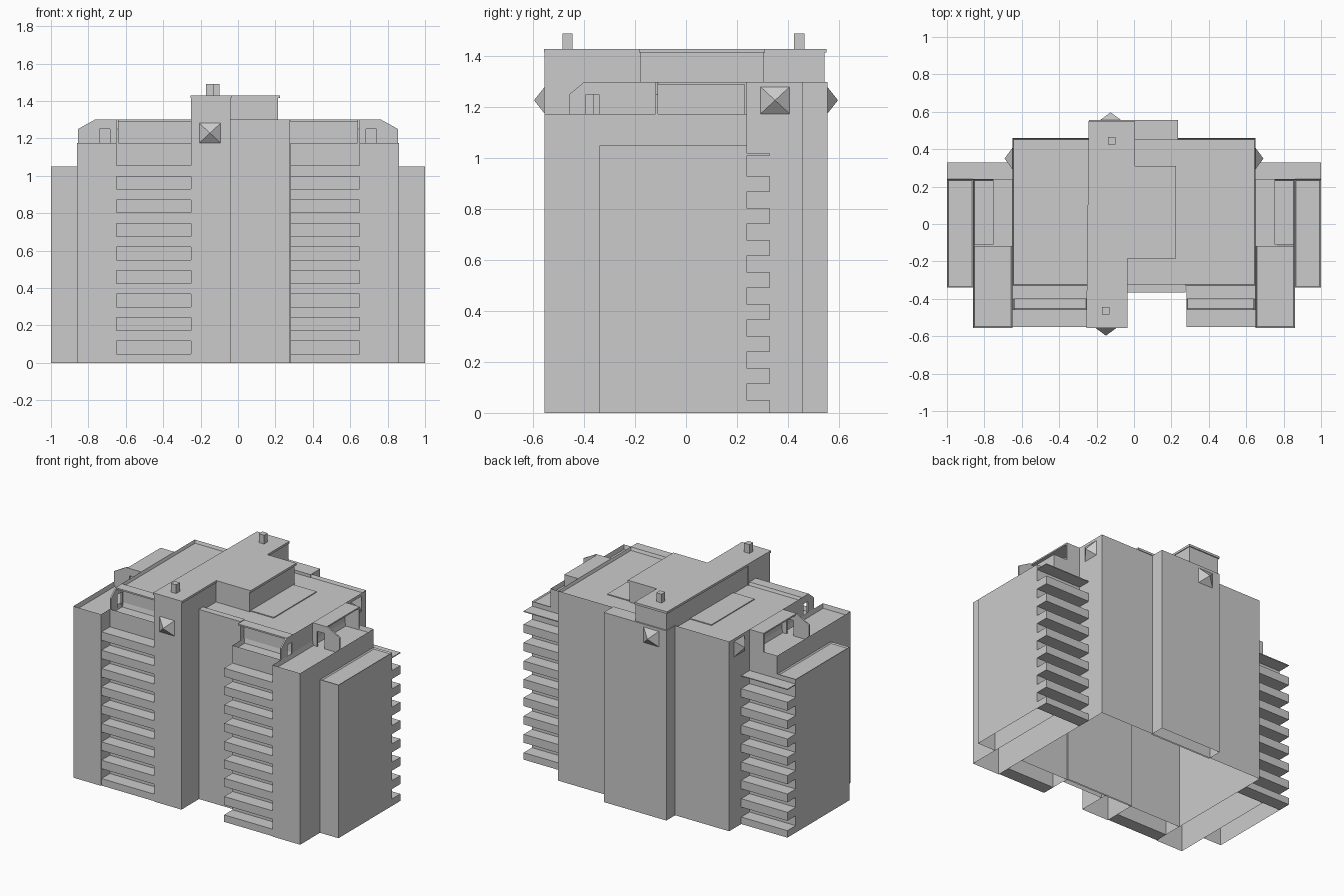
import bpy
import bmesh
from mathutils import Vector

cube = bpy.data.objects.get("Cube")
if cube:
    bpy.data.objects.remove(cube, do_unlink=True)

GREY = (0.6, 0.6, 0.6, 1)
concrete = bpy.data.materials.new("pale concrete grey")
concrete.use_nodes = True
concrete.diffuse_color = GREY
concrete.node_tree.nodes["Principled BSDF"].inputs["Base Color"].default_value = GREY


def finish(name, bm):
    bmesh.ops.recalc_face_normals(bm, faces=bm.faces)
    mesh = bpy.data.meshes.new(name)
    bm.to_mesh(mesh)
    bm.free()
    mesh.materials.append(concrete)
    ob = bpy.data.objects.new(name, mesh)
    bpy.context.collection.objects.link(ob)
    return ob


def prism(name, points, direction):
    """Solid made by sweeping a flat outline along a direction."""
    bm = bmesh.new()
    face = bm.faces.new([bm.verts.new(p) for p in points])
    new = bmesh.ops.extrude_face_region(bm, geom=[face], use_keep_orig=True)["geom"]
    verts = [g for g in new if isinstance(g, bmesh.types.BMVert)]
    bmesh.ops.translate(bm, verts=verts, vec=direction)
    return finish(name, bm)


def box(name, x0, x1, y0, y1, z0, z1):
    pts = [(x0, y0, z0), (x1, y0, z0), (x1, y1, z0), (x0, y1, z0)]
    return prism(name, pts, (0, 0, z1 - z0))


def shell(name, outline, height, rim=0.0):
    """Walls and roof, open underneath, with an optional sunken roof behind a rim."""
    bm = bmesh.new()
    low = [bm.verts.new((x, y, 0)) for x, y in outline]
    top = [bm.verts.new((x, y, height)) for x, y in outline]
    for i in range(len(low)):
        j = (i + 1) % len(low)
        bm.faces.new([low[i], low[j], top[j], top[i]])
    roof = bm.faces.new(top)
    bm.normal_update()
    if rim:
        bmesh.ops.inset_region(bm, faces=[roof], thickness=0.01)
        bmesh.ops.translate(bm, verts=roof.verts[:], vec=(0, 0, -rim))
    return finish(name, bm)


def rect(x0, x1, y0, y1):
    return [(x0, y0), (x1, y0), (x1, y1), (x0, y1)]


def pyramid(name, centre, normal):
    """Four-sided lamp on a wall."""
    c, n, up = Vector(centre), Vector(normal), Vector((0, 0, 0.053))
    side = n.cross(Vector((0, 0, 1))) * 0.057
    bm = bmesh.new()
    base = [bm.verts.new(c + a * side + b * up)
            for a, b in ((-1, -1), (1, -1), (1, 1), (-1, 1))]
    tip = bm.verts.new(c + n * 0.042)
    for i in range(4):
        bm.faces.new([base[i], base[(i + 1) % 4], tip])
    bm.faces.new(base)
    return finish(name, bm)


def doorway_outline(a0, a_slope, a_end, d0, d1):
    """Screen outline (distance, height) with a door and a chamfered outer corner."""
    return [(a0, 1.14), (d0, 1.14), (d0, 1.25), (d1, 1.25), (d1, 1.14),
            (a_end, 1.14), (a_end, 1.25), (a_slope, 1.3), (a0, 1.3)]


# Central masses
shell("core", rect(-0.65, 0.65, -0.33, 0.46), 1.3, 0.02)
shell("rear_bay", rect(-0.24, 0.235, 0.45, 0.555), 1.3)
shell("front_bay", rect(-0.04, 0.275, -0.365, -0.32), 1.3)
shell("front_tower", rect(-0.25, -0.04, -0.555, -0.32), 1.415)
box("roof_panel", -0.4, 0.39, -0.17, 0.295, 1.27, 1.286)

# Penthouse with a slightly overhanging cap
house = [(-0.245, -0.55), (-0.04, -0.55), (-0.04, -0.18), (0.215, -0.18),
         (0.215, 0.305), (0.0, 0.305), (0.0, 0.545), (-0.235, 0.545)]
prism("penthouse", [(x, y, 1.27) for x, y in house], (0, 0, 0.145))
cap = [(-0.255, -0.557), (-0.035, -0.557), (-0.035, -0.185), (0.225, -0.185),
       (0.225, 0.31), (0.005, 0.31), (0.005, 0.552), (-0.242, 0.552)]
prism("penthouse_cap", [(x, y, 1.415) for x, y in cap], (0, 0, 0.015))
for name, x, y in (("front_vent", -0.15, -0.465), ("rear_vent", -0.12, 0.445)):
    box(name, x - 0.02, x + 0.02, y - 0.02, y + 0.02, 1.43, 1.49)

# Wall lamps
pyramid("front_lamp", (-0.15, -0.555, 1.228), (0, -1, 0))
pyramid("rear_lamp", (-0.125, 0.555, 1.228), (0, 1, 0))

STEP = 0.1257
for label, s in (("left", 1), ("right", -1)):
    def span(a, b):
        return sorted((s * a, s * b))

    inner = 0.28 if s > 0 else 0.25
    # Side block, outer wing and the wall behind the front balconies
    shell(label + "_side_block", rect(*span(0.65, 0.86), -0.555, 0.24), 1.175, 0.03)
    shell(label + "_wing", rect(*span(0.86, 1.0), -0.34, 0.24), 1.05, 0.008)
    shell(label + "_balcony_wall", rect(*span(inner, 0.65), -0.46, -0.33), 1.175, 0.03)

    # Balcony stacks
    for i in range(9):
        z = i * STEP + 0.01 * (i == 0) - 0.01
        box(f"{label}_front_balcony_{i + 1}", *span(inner, 0.65), -0.55, -0.46,
            z, i * STEP + 0.048)
        if i < 8:
            box(f"{label}_rear_balcony_{i + 1}", *span(0.65, 1.0), 0.24, 0.33,
                z, i * STEP + 0.048)
    box(label + "_rear_balcony_roof", *span(0.65, 1.0), 0.24, 0.33, 1.012, 1.018)

    # Front roof shelter with a doorway screen
    box(label + "_front_shelter_roof", *span(inner, 0.65), -0.4, -0.33, 1.29, 1.3)
    pts = doorway_outline(-0.33, -0.4, -0.46, -0.342, -0.392)
    prism(label + "_front_shelter_screen", [(s * 0.64, y, z) for y, z in pts],
          (s * 0.01, 0, 0))

    # Side roof shelter with a doorway screen and an end wall
    box(label + "_side_shelter_roof", *span(0.65, 0.755), -0.12, 0.24, 1.29, 1.3)
    box(label + "_side_shelter_end", *span(0.65, 0.755), 0.23, 0.24, 1.14, 1.3)
    pts = doorway_outline(0.65, 0.765, 0.855, 0.685, 0.74)
    prism(label + "_side_shelter_screen", [(s * x, -0.12, z) for x, z in pts],
          (0, 0.01, 0))
    pyramid(label + "_lamp", (s * 0.65, 0.35, 1.228), (s, 0, 0))
